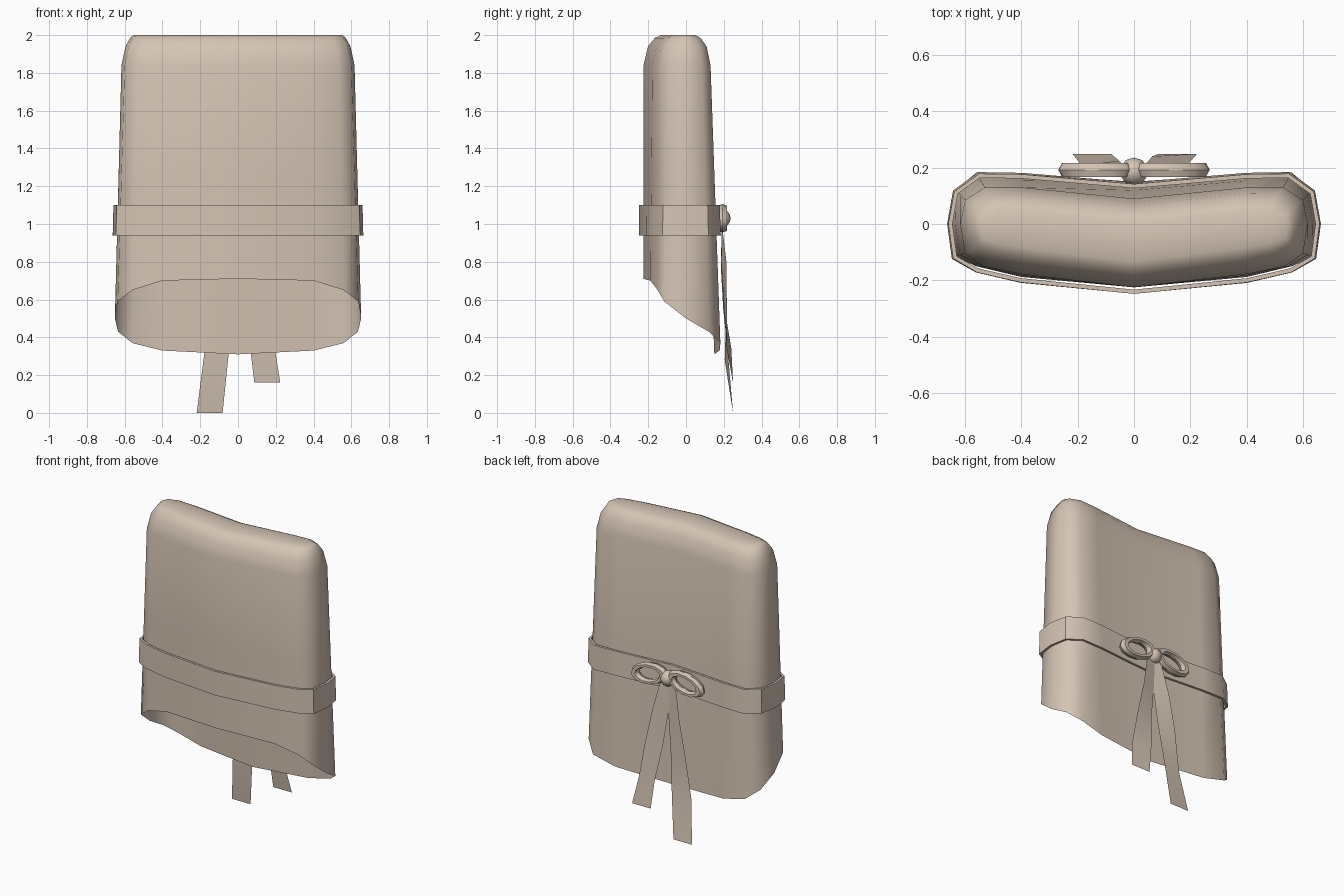
import bpy, bmesh, math
from mathutils import Vector

if "Cube" in bpy.data.objects:
    bpy.data.objects.remove(bpy.data.objects["Cube"])

fabric = bpy.data.materials.new("beige_fabric")
fabric.diffuse_color = (0.66, 0.55, 0.455, 1)
fabric.use_nodes = True
fabric.node_tree.nodes["Principled BSDF"].inputs["Base Color"].default_value = fabric.diffuse_color


def add_mesh(name, verts, faces, angle=None):
    me = bpy.data.meshes.new(name)
    me.from_pydata([tuple(v) for v in verts], [], faces)
    bm = bmesh.new()
    bm.from_mesh(me)
    bmesh.ops.recalc_face_normals(bm, faces=bm.faces)
    bm.to_mesh(me)
    bm.free()
    ob = bpy.data.objects.new(name, me)
    bpy.context.collection.objects.link(ob)
    finish(ob, angle)
    return ob


def finish(ob, angle=None):
    ob.data.materials.append(fabric)
    bpy.ops.object.select_all(action='DESELECT')
    ob.select_set(True)
    bpy.context.view_layer.objects.active = ob
    if angle:
        bpy.ops.object.shade_smooth_by_angle(angle=math.radians(angle))
    else:
        bpy.ops.object.shade_smooth()


def mirror_ring(front, end, back):
    """Closed 16-point ring from right-half points, front first."""
    m = lambda p: (-p[0], p[1], p[2])
    return [Vector(p) for p in
            [m(p) for p in front[:0:-1]] + front + [end]
            + back[::-1] + [m(p) for p in back[1:]] + [m(end)]]


# cover cross-sections at the shoulder and at the slanted open hem
Z = 1.84
shoulder = mirror_ring(
    [(0, -.225, Z), (.4, -.178, Z), (.535, -.15, Z), (.6, -.105, Z)], (.617, 0, Z),
    [(0, .09, Z), (.4, .13, Z), (.53, .13, Z), (.6, .085, Z)])
hem = mirror_ring(
    [(0, -.225, .71), (.4, -.188, .70), (.56, -.15, .65), (.637, -.115, .59)], (.652, 0, .5),
    [(0, .15, .31), (.4, .178, .33), (.56, .182, .37), (.635, .12, .43)])


def section(z):
    return [a.lerp(b, (Z - z) / (Z - b.z)) for a, b in zip(shoulder, hem)]


def inset(z, fx, fy):
    """Shoulder ring pulled in towards its curved spine."""
    out = []
    for i, p in enumerate(shoulder):
        q = shoulder[14 - i] if i < 15 else p
        if i == 7:
            q = p
        mid = (p.y + q.y) / 2
        out.append(Vector((p.x * fx, mid + (p.y - mid) * fy, z)))
    return out


def loft(rings):
    n = len(rings[0])
    return [(r * n + i, r * n + (i + 1) % n, (r + 1) * n + (i + 1) % n, (r + 1) * n + i)
            for r in range(len(rings) - 1) for i in range(n)]


# draped cover, open at the bottom
rings = [hem, [a.lerp(b, .5) for a, b in zip(shoulder, hem)], shoulder,
         inset(1.94, .965, .85), inset(1.985, .925, .62), inset(2.0, .895, .42)]
faces = loft(rings)
k = 16 * (len(rings) - 1)
faces += [(k + i, k + i + 1, k + 13 - i, k + 14 - i) for i in range(6)]
faces += [(k + 6, k + 7, k + 8), (k + 14, k + 15, k)]
add_mesh("cover", [v for r in rings for v in r], faces)


# sash band around the cover: outer and inner walls joined by thin edges
def band_ring(z, d):
    pts = section(z)
    out = []
    for i, p in enumerate(pts):
        t = pts[(i + 1) % 16] - pts[i - 1]
        nrm = Vector((t.y, -t.x, 0)).normalized()
        out.append(Vector((p.x, p.y, z)) + nrm * d)
    return out


b = [band_ring(.94, .008), band_ring(.94, .023), band_ring(1.1, .023), band_ring(1.1, .008)]
b.append(b[0])
band = add_mesh("sash_band", [v for r in b for v in r], loft(b), 40)
bm = bmesh.new()
bm.from_mesh(band.data)
bmesh.ops.remove_doubles(bm, verts=bm.verts, dist=1e-5)
bmesh.ops.recalc_face_normals(bm, faces=bm.faces)
bm.to_mesh(band.data)
bm.free()
finish(band, 40)

# bow loops on the back
for side, name in ((-1, "left"), (1, "right")):
    bpy.ops.mesh.primitive_torus_add(
        major_segments=12, minor_segments=6, major_radius=.108, minor_radius=.029,
        location=(side * .135, .192, 1.03),
        rotation=(math.pi / 2, side * math.radians(12), 0))
    ob = bpy.context.object
    ob.name = "bow_loop_" + name
    ob.scale = (1, .52, 1)
    finish(ob, 40)

# bow knot
bpy.ops.mesh.primitive_uv_sphere_add(segments=10, ring_count=8, radius=.05,
                                     location=(0, .186, 1.03))
bpy.context.object.name = "bow_knot"
finish(bpy.context.object)


# hanging tails, slightly twisted: (x, y, z, width, twist)
def tail(name, path):
    verts = []
    for x, y, z, w, tw in path:
        verts += [(x - w / 2, y - tw, z), (x + w / 2, y + tw, z)]
    add_mesh(name, verts, [(2 * i, 2 * i + 1, 2 * i + 3, 2 * i + 2)
                           for i in range(len(path) - 1)])


tail("sash_tail_long", [(-.025, .19, 1.0, .06, 0), (-.05, .198, .78, .10, -.014),
                        (-.085, .205, .55, .12, -.008), (-.118, .215, .28, .13, .01),
                        (-.15, .249, 0, .137, 0)])
tail("sash_tail_short", [(.025, .19, 1.0, .06, 0), (.05, .2, .8, .10, .014),
                         (.09, .208, .58, .12, .008), (.13, .228, .34, .13, -.012),
                         (.155, .249, .16, .137, 0)])
